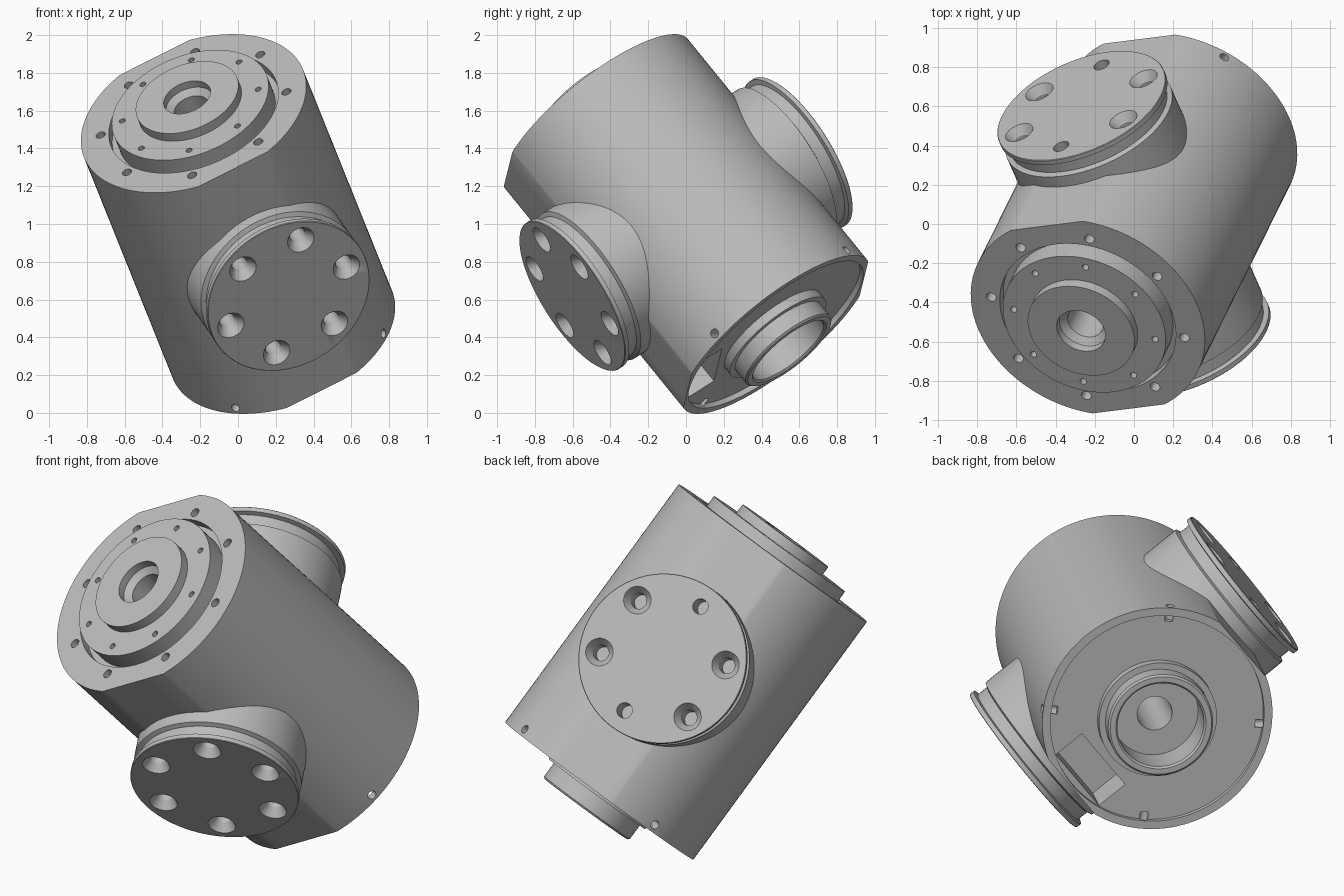
import bpy, bmesh, math
from mathutils import Matrix, Vector

cube = bpy.data.objects.get("Cube")
if cube:
    bpy.data.objects.remove(cube, do_unlink=True)

# Tilted frame: local x = port direction, local z = barrel axis
axis = Vector((-0.298, -0.602, 0.741)).normalized()
port = Vector((0.347, -0.793, -0.491))
port = (port - axis * port.dot(axis)).normalized()
side = axis.cross(port)
FRAME = Matrix.Translation((0, 0, 1)) @ Matrix((port, side, axis)).transposed().to_4x4()

grey = bpy.data.materials.new("machined_grey")
grey.use_nodes = True
colour = (0.5, 0.5, 0.5, 1)
grey.diffuse_color = colour
grey.node_tree.nodes["Principled BSDF"].inputs["Base Color"].default_value = colour


def add_lathe(bm, profile, matrix=Matrix(), steps=32, closed=False):
    """Turn a (radius, height) profile about z and add it to bm."""
    part = bmesh.new()
    verts = [part.verts.new((r, 0, z)) for r, z in profile]
    edges = [part.edges.new(pair) for pair in zip(verts, verts[1:])]
    if closed:
        edges.append(part.edges.new((verts[-1], verts[0])))
    bmesh.ops.spin(part, geom=verts + edges, cent=(0, 0, 0), axis=(0, 0, 1),
                   angle=math.tau, steps=steps)
    bmesh.ops.remove_doubles(part, verts=part.verts, dist=0.0001)
    bmesh.ops.recalc_face_normals(part, faces=part.faces)
    part.transform(matrix)
    mesh = bpy.data.meshes.new("temp")
    part.to_mesh(mesh)
    part.free()
    bm.from_mesh(mesh)
    bpy.data.meshes.remove(mesh)


def add_box(bm, centre, size):
    m = Matrix.Translation(centre) @ Matrix.Diagonal((*size, 1))
    bmesh.ops.create_cube(bm, size=1, matrix=m)


def add_pin(bm, radius, low, high, matrix):
    add_lathe(bm, [(0, low), (radius, low), (radius, high), (0, high)], matrix, 20)


def make_object(name, bm, matrix):
    bm.transform(matrix)
    mesh = bpy.data.meshes.new(name)
    bm.to_mesh(mesh)
    bm.free()
    obj = bpy.data.objects.new(name, mesh)
    bpy.context.scene.collection.objects.link(obj)
    mesh.materials.append(grey)
    return obj


def cut_and_smooth(obj, cutter):
    mod = obj.modifiers.new("cuts", 'BOOLEAN')
    mod.operation = 'DIFFERENCE'
    mod.solver = 'EXACT'
    mod.object = cutter
    bpy.ops.object.select_all(action='DESELECT')
    bpy.context.view_layer.objects.active = obj
    obj.select_set(True)
    bpy.ops.object.modifier_apply(modifier=mod.name)
    bpy.data.objects.remove(cutter, do_unlink=True)
    bpy.ops.object.shade_smooth_by_angle(angle=math.radians(30))


def around(count, start=0.0):
    return [Matrix.Rotation(math.tau * (k + start) / count, 4, 'Z') for k in range(count)]


# Barrel with stepped top boss, groove, bottom recess, hollow spigot and centre bore
barrel_profile = [
    (0.095, -0.70), (0.235, -0.70), (0.235, -0.90), (0.245, -0.91), (0.275, -0.91),
    (0.285, -0.90), (0.285, -0.81), (0.32, -0.81), (0.32, -0.76), (0.58, -0.76),
    (0.58, -0.79), (0.625, -0.79), (0.625, 0.79), (0.47, 0.79), (0.47, 0.73),
    (0.435, 0.73), (0.435, 0.85), (0.285, 0.85), (0.285, 0.905), (0.13, 0.905),
    (0.13, 0.86), (0.095, 0.83)]
bm = bmesh.new()
add_lathe(bm, barrel_profile, steps=128, closed=True)
barrel = make_object("barrel", bm, FRAME)

# Side flats, pocket, bolt holes and set-screw holes
bm = bmesh.new()
for s in (1, -1):
    add_box(bm, (s * 0.79, 0, 0), (0.4, 1, 2))
add_box(bm, (0.455, 0, -0.75), (0.18, 0.38, 0.4))
for turn in around(8, 0.5):
    add_pin(bm, 0.026, 0.65, 0.85, turn @ Matrix.Translation((0.515, 0, 0)))
    add_pin(bm, 0.017, 0.76, 0.9, turn @ Matrix.Translation((0.377, 0, 0)))
for turn in around(4, 0.5):
    radial = Matrix.Translation((0, 0, -0.75)) @ Matrix.Rotation(math.pi / 2, 4, 'Y')
    add_pin(bm, 0.024, 0.54, 0.7, turn @ radial)
cut_and_smooth(barrel, make_object("barrel_cutter", bm, FRAME))

# Two flanged ports on opposite sides
port_profile = [(0, 0.38), (0.455, 0.38), (0.455, 0.655), (0.43, 0.665), (0.43, 0.73),
                (0.458, 0.735), (0.458, 0.76), (0.455, 0.763), (0, 0.763)]
sunk_hole = [(0, 0.6), (0.043, 0.6), (0.043, 0.715), (0.075, 0.763), (0.075, 0.79), (0, 0.79)]
for name, s, start in (("front_port", 1, 0.5), ("back_port", -1, 0)):
    frame = FRAME @ Matrix(((0, 0, s), (0, -s, 0), (1, 0, 0))).to_4x4()
    bm = bmesh.new()
    add_lathe(bm, port_profile, steps=96)
    flange = make_object(name, bm, frame)
    bm = bmesh.new()
    for k, turn in enumerate(around(6, start)):
        place = turn @ Matrix.Translation((0.345, 0, 0))
        if s < 0 and k % 3 == 0:
            add_pin(bm, 0.042, 0.6, 0.79, place)
        else:
            add_lathe(bm, sunk_hole, place, 28)
    cut_and_smooth(flange, make_object(name + "_cutter", bm, frame))
